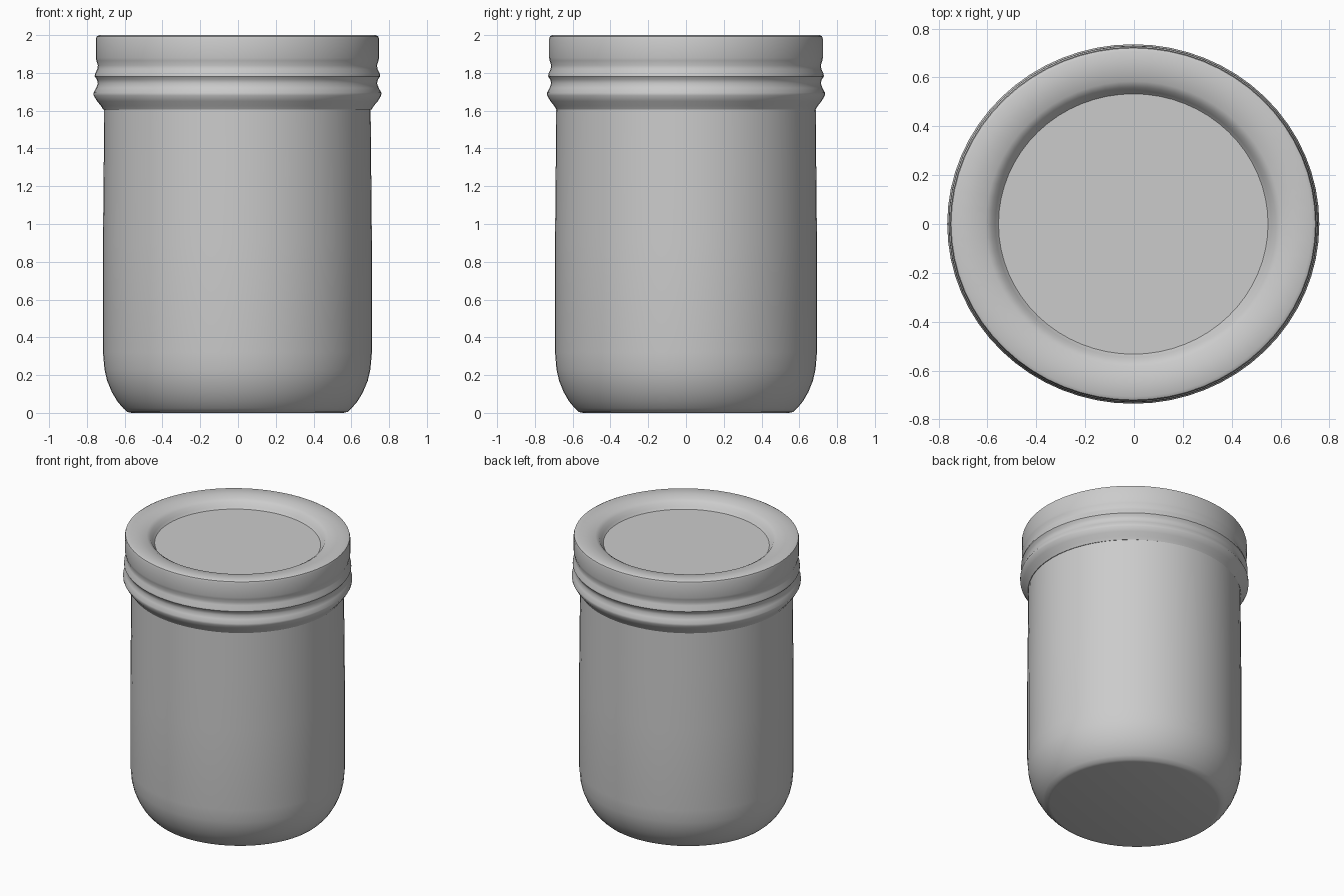
import bpy
import bmesh
import math

cube = bpy.data.objects.get("Cube")
if cube:
    bpy.data.objects.remove(cube, do_unlink=True)

SIDES = 64

grey = bpy.data.materials.new("plain_grey")
grey.use_nodes = True
grey.diffuse_color = (0.6, 0.6, 0.6, 1)
grey.node_tree.nodes["Principled BSDF"].inputs["Base Color"].default_value = (0.6, 0.6, 0.6, 1)


def lathe(name, profile, squash):
    """Spin a (radius, height) profile; a zero radius closes an end."""
    bm = bmesh.new()
    verts = [bm.verts.new((r, 0, z)) for r, z in profile]
    edges = [bm.edges.new(pair) for pair in zip(verts, verts[1:])]
    bmesh.ops.spin(bm, geom=verts + edges, cent=(0, 0, 0), axis=(0, 0, 1),
                   angle=math.tau, steps=SIDES, use_duplicate=False)
    bmesh.ops.remove_doubles(bm, verts=bm.verts, dist=0.0005)
    for v in bm.verts:
        v.co.y *= squash
        v.co.x -= 0.003
    bmesh.ops.recalc_face_normals(bm, faces=bm.faces)
    mesh = bpy.data.meshes.new(name)
    bm.to_mesh(mesh)
    bm.free()
    mesh.materials.append(grey)
    obj = bpy.data.objects.new(name, mesh)
    bpy.context.collection.objects.link(obj)
    bpy.ops.object.select_all(action='DESELECT')
    obj.select_set(True)
    bpy.context.view_layer.objects.active = obj
    bpy.ops.object.shade_smooth_by_angle(angle=math.radians(40))
    return obj


# Jar body with a rounded foot
lathe("jar_body", [
    (0, 0), (0.56, 0), (0.583, 0.005), (0.605, 0.025), (0.635, 0.06),
    (0.665, 0.11), (0.69, 0.17), (0.704, 0.23), (0.712, 0.32),
    (0.712, 0.9), (0.708, 1.3), (0.705, 1.63),
], 0.974)

# Lid: flared skirt, two ridges, plain band, rim and sunken top panel
lathe("screw_lid", [
    (0.695, 1.605), (0.71, 1.605), (0.722, 1.625), (0.743, 1.65),
    (0.761, 1.68), (0.762, 1.695), (0.748, 1.72), (0.739, 1.745),
    (0.744, 1.765), (0.756, 1.782), (0.754, 1.795), (0.742, 1.82),
    (0.739, 1.84), (0.747, 1.865), (0.75, 1.88), (0.75, 1.98),
    (0.746, 1.993), (0.732, 2.0), (0.66, 1.995), (0.605, 1.985),
    (0.58, 1.97), (0.565, 1.945), (0.552, 1.93), (0, 1.93),
], 0.966)
